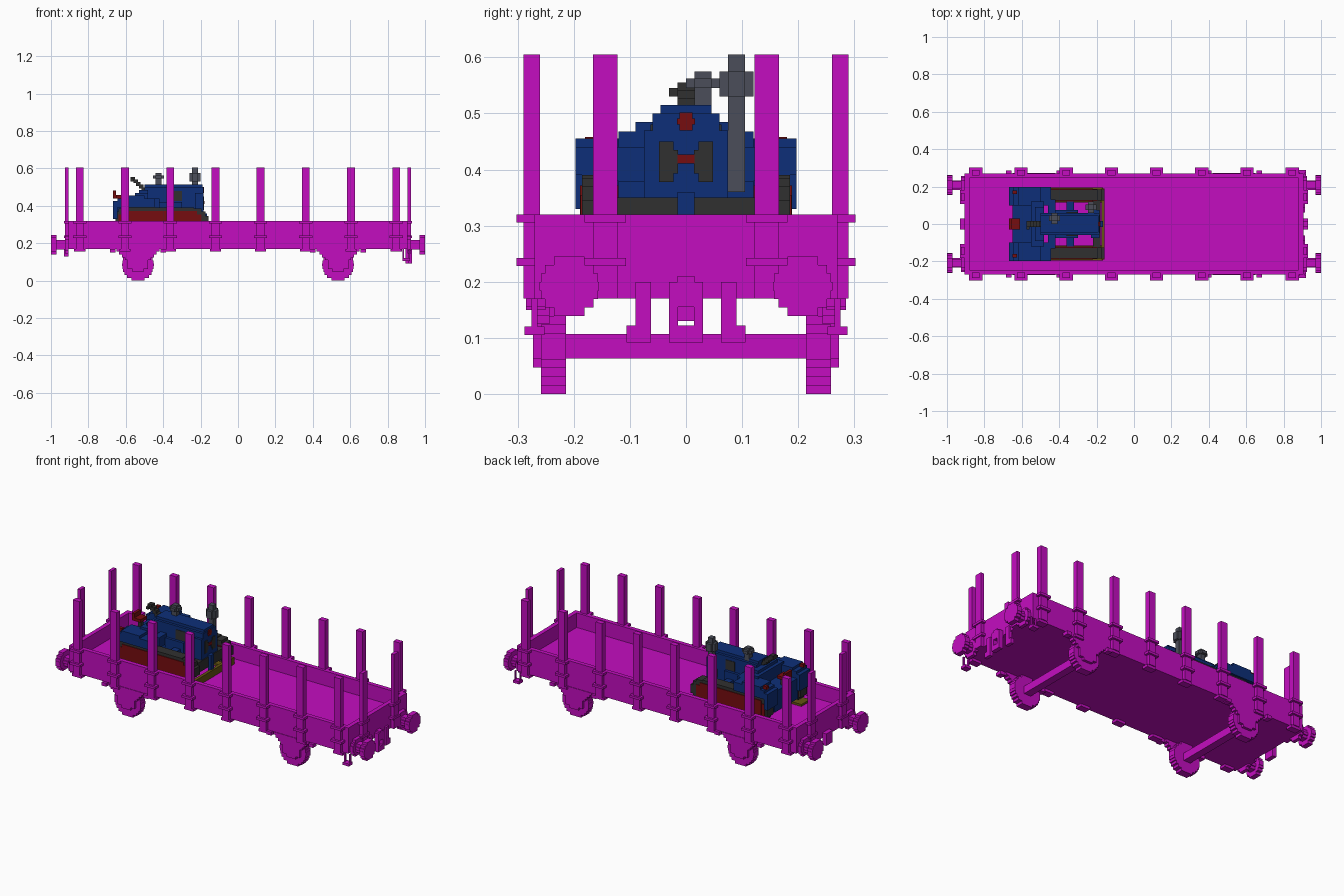
import bpy
import bmesh
from math import sqrt
from mathutils import Matrix, Vector

cube = bpy.data.objects.get("Cube")
if cube:
    bpy.data.objects.remove(cube, do_unlink=True)


def material(name, red, green, blue):
    mat = bpy.data.materials.new(name)
    mat.use_nodes = True
    colour = (red, green, blue, 1)
    mat.diffuse_color = colour
    mat.node_tree.nodes["Principled BSDF"].inputs["Base Color"].default_value = colour
    return mat


magenta = material("wagon magenta", .55, .004, .53)
blue = material("tractor blue", .004, .028, .19)
dark_red = material("dark red", .18, .004, .005)
charcoal = material("charcoal", .03, .03, .03)
grey = material("exhaust grey", .07, .076, .1)
olive = material("olive wood", .13, .09, .006)


def around(middle, half):
    return (middle - half, middle + half)


def wide(half):
    return around(0, half)


def up(bottom, height):
    return (bottom, bottom + height)


def box(x, y, z):
    low, high = (Vector(corner) for corner in zip(x, y, z))
    return Matrix.Translation((low + high) / 2) @ Matrix.Diagonal(high - low).to_4x4()


def part(name, mat, *boxes, mirror=""):
    """One object made of boxes, mirrored over the named axes."""
    bm = bmesh.new()
    for matrix in boxes:
        bmesh.ops.create_cube(bm, size=1, matrix=matrix)
    mesh = bpy.data.meshes.new(name)
    bm.to_mesh(mesh)
    bm.free()
    mesh.materials.append(mat)
    ob = bpy.data.objects.new(name, mesh)
    bpy.context.collection.objects.link(ob)
    if mirror:
        mod = ob.modifiers.new("mirror", "MIRROR")
        mod.use_axis = ("x" in mirror, "y" in mirror, False)
        mod.use_mirror_merge = False


def slabs(centre, height, radius, rows):
    """Spans of the slabs that stack into a stepped disc."""
    step = 2 * radius / rows
    for row in range(rows):
        offset = (row + .5) * step - radius
        reach = sqrt(radius ** 2 - offset ** 2)
        yield around(centre, reach), around(height + offset, step / 2)


# Main wagon levels and extents
sill, floor, rim, stake_top = .17, .235, .32, .605
end, side, board = .905, .27, .025
strap = .014
strap_levels = (floor - strap / 2, rim - strap)

# Floor and walls
part("wagon_floor", magenta, box(wide(end), wide(side), (sill, floor)))
part("side_walls", magenta, box(wide(end), (side - board, side), (sill, rim)), mirror="y")
part("end_walls", magenta, box((end - board, end), wide(side - board), (sill, rim)), mirror="x")

# Side stakes, held by straps
stakes, straps = [], []
for number in range(4):
    x = .12 + number * .242
    stakes.append(box(around(x, .021), (side - .01, side + .02), (sill, stake_top)))
    straps.append(box(around(x, .03), (side - board, side + .015), (sill - .015, sill)))
    for z in strap_levels:
        straps.append(box(around(x, .035), (side, side + .032), up(z, strap)))
part("side_stakes", magenta, *stakes, mirror="xy")
part("side_stake_straps", magenta, *straps, mirror="xy")

# End stakes
stake_y = .144
part("end_stakes", magenta,
     box(up(end, .02), around(stake_y, .022), (sill, stake_top)), mirror="xy")
part("end_stake_straps", magenta,
     *[box(up(end, .026), around(stake_y, .037), up(z, strap)) for z in strap_levels],
     mirror="xy")

# Buffers: base plate, stem and head
buffers = []
for x, radius, rows in (((end, .925), .048, 6), ((end, .97), .025, 3), ((.97, 1), .053, 7)):
    buffers += [box(x, y, z) for y, z in slabs(.208, .192, radius, rows)]
part("buffers", magenta, *buffers, mirror="xy")

# Coupling gear under the ends
low = .092
coupling = up(end, board)
part("draw_hook_sides", magenta, box(coupling, (.014, .03), (low, .2)), mirror="y")
part("draw_hook_bars", magenta,
     box(coupling, wide(.015), (.155, .21)),
     box(coupling, wide(.015), up(low, .03)))
hose_x = around(end, .01)
part("hoses", magenta,
     box(hose_x, (.062, .09), (low, .2)),
     box(hose_x, (.09, .106), up(low, .03)), mirror="y")
part("rear_hook", magenta, box((-end - board, -end), wide(.03), (.13, .2)))

# Stirrup steps at the front corners
step_x = .9
part("corner_steps", magenta,
     box(around(step_x, .02), around(side, .018), up(.105, .015)),
     *[box(around(step_x + shift, .004), around(side, .005), (.11, sill))
       for shift in (-.016, .016)], mirror="y")

# Wheelsets, with axle boxes and leaf springs growing wider upwards
axle_x, wheel_radius = .535, .085
part("wheels", magenta,
     *[box(x, (.214, .258), z) for x, z in slabs(axle_x, wheel_radius, wheel_radius, 11)],
     mirror="xy")
part("axles", magenta,
     box(around(axle_x, .022), wide(.215), around(wheel_radius, .022)), mirror="x")
box_y = (.243, .273)
springs = [box(around(axle_x, .03), box_y, (.047, .125)),
           box(around(axle_x, .055), box_y, (.062, .11))]
for leaf in range(4):
    springs.append(box(around(axle_x, .07 + leaf * .015), box_y, up(.11 + leaf * .015, .015)))
for shift in (-.135, .135):
    springs.append(box(around(axle_x + shift, .015), (side - .02, side + .015), (.15, sill)))
part("axle_boxes_and_springs", magenta, *springs, mirror="xy")

# Timber under the tractor
plank_top = floor + .012
rear, nose = -.667, -.185
part("timber_planks", olive, box((rear, -.165), (.115, .195), (floor, plank_top)), mirror="y")
part("timber_chock", olive, box(around(-.166, .009), wide(.19), up(floor, .04)))

# Crawler tracks, stepped at both ends
track_y = (.125, .185)
part("tracks", charcoal,
     box((-.6, -.235), track_y, (plank_top, .39)),
     box((-.64, -.195), track_y, (.262, .385)),
     box((-.655, -.175), track_y, (.28, .37)),
     box((-.655, -.158), track_y, (.295, .345)), mirror="y")
part("track_frames", dark_red,
     box((-.62, -.22), (.12, .189), (.262, .372)),
     box((-.64, -.195), (.122, .188), (.28, .355)), mirror="y")

# Hood and cowl
chassis = .3
part("hood", blue,
     box((-.5, nose - .005), wide(.045), (chassis, .515)),
     box((-.5, nose), wide(.06), (chassis, .5)),
     box((-.42, -.3), wide(.075), (chassis, .42)),
     box((-.23, nose), wide(.075), (.35, .47)),
     box((nose, nose + .02), wide(.015), (.27, .36)))
part("cowl", blue,
     box((-.53, -.48), wide(.09), (chassis, .485)),
     box((-.55, -.48), wide(.12), (chassis, .468)))
part("gearbox", blue, box((-.65, -.48), wide(.11), (.28, .4)))

# Fenders and side tanks
fender_y = (.1, .197)
part("fenders", blue,
     box((-.645, -.445), fender_y, (.39, .44)),
     box((-.62, -.5), fender_y, (.44, .455)),
     box((rear, -.645), fender_y, (.33, .425)), mirror="y")
part("side_tanks", blue,
     box((-.46, -.42), (.06, .13), (.38, .44)),
     box((-.36, -.32), (.06, .12), (.33, .38)), mirror="y")

# Radiator face
part("front_crossmember", charcoal, box((-.22, -.18), wide(.125), (.29, .35)))
face = around(nose, .004)
part("grilles", charcoal,
     box(face, (.022, .048), (.378, .45)),
     box(face, (.014, .04), (.393, .435)), mirror="y")
part("front_badge", dark_red,
     *[box(face, y, z) for y, z in slabs(0, .486, .016, 3)],
     box(around(nose, .005), wide(.015), up(.411, .016)))
part("engine_vents", charcoal, box((-.36, -.3), around(.06, .003), (.425, .48)), mirror="y")

# Driver's place
part("seat", dark_red,
     box((rear, -.61), wide(.03), (.44, .457)),
     box((rear, rear + .016), wide(.03), (.457, .482)))
part("seat_post", charcoal, box(around(-.63, .01), wide(.012), (.4, .44)))
part("tail_lamps", dark_red, box(around(-.637, .012), around(sill, .01), up(.44, .018)), mirror="y")
part("steering_column", charcoal,
     *[box(up(-.575 + link * .015, .025), wide(.015), up(.535 - link * .014, .02))
       for link in range(5)],
     box(up(-.575, .015), (-.03, .015), up(.53, .015)))

# Exhaust stack with its muffler
pipe = around(-.23, .015)
stack = around(.09, .015)
muffler = (.53, .575)
part("exhaust", grey,
     box(pipe, stack, (.36, stake_top)),
     box(around(-.23, .03), stack, muffler),
     box(pipe, around(.09, .03), muffler),
     box(pipe, (.06, .09), (.36, .41)))

# Air cleaner
cap = (.545, .562)
part("air_cleaner", grey,
     box(around(-.425, .015), around(.03, .015), (.5, .575)),
     box(around(-.425, .03), around(.03, .015), cap),
     box(around(-.425, .015), around(.03, .03), cap))
